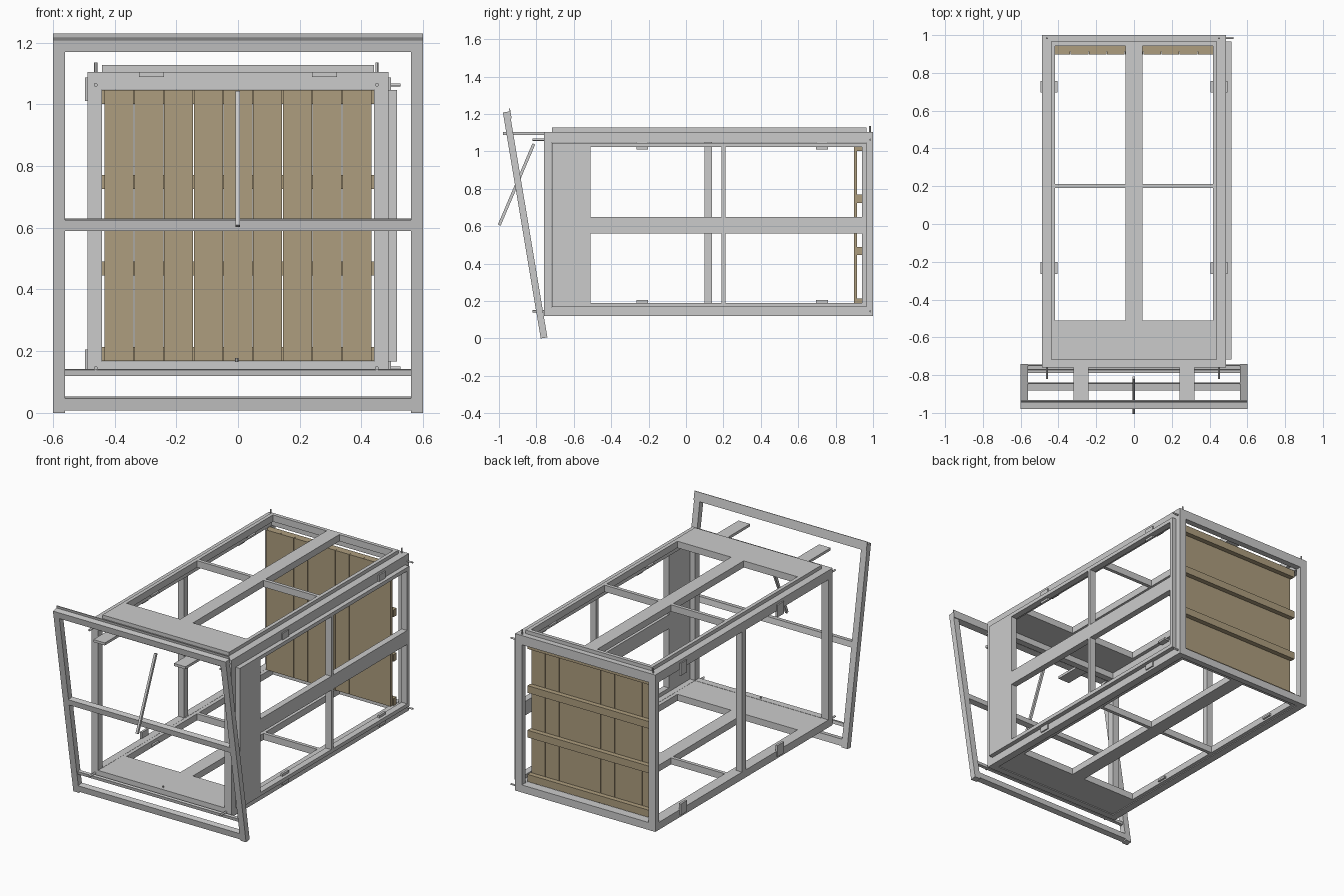
import bpy, bmesh, math
from mathutils import Matrix, Vector

if "Cube" in bpy.data.objects:
    bpy.data.objects.remove(bpy.data.objects["Cube"])

wood = bpy.data.materials.new("wood")
wood.diffuse_color = (0.42, 0.34, 0.21, 1)
wood.use_nodes = True
wood.node_tree.nodes["Principled BSDF"].inputs["Base Color"].default_value = wood.diffuse_color


def boxes(name, items, mat=None, xf=Matrix.Identity(4)):
    """One object from boxes given as (x0, x1, y0, y1, z0, z1)."""
    bm = bmesh.new()
    for x0, x1, y0, y1, z0, z1 in items:
        m = Matrix.Translation(((x0 + x1) / 2, (y0 + y1) / 2, (z0 + z1) / 2)) \
            @ Matrix.Diagonal((x1 - x0, y1 - y0, z1 - z0, 1))
        bmesh.ops.create_cube(bm, size=1, matrix=xf @ m)
    me = bpy.data.meshes.new(name)
    bm.to_mesh(me)
    bm.free()
    ob = bpy.data.objects.new(name, me)
    bpy.context.collection.objects.link(ob)
    if mat:
        me.materials.append(mat)
    return ob


def rod(name, a, b, r, sides=12):
    a, b = Vector(a), Vector(b)
    bpy.ops.mesh.primitive_cylinder_add(vertices=sides, radius=r, depth=(b - a).length,
                                        location=(a + b) / 2)
    ob = bpy.context.object
    ob.name = name
    ob.rotation_euler = (b - a).to_track_quat('Z', 'Y').to_euler()
    bpy.ops.object.shade_smooth_by_angle()
    return ob


# Main cage of square tubes
X, Y0, Y1, Z0, Z1, T = 0.487, -0.76, 1.0, 0.12, 1.105, 0.047
rails = []
for s in (-1, 1):
    xa, xb = sorted((s * X, s * (X - T)))
    for za, zb in ((Z0, Z0 + T), (Z1 - 0.058, Z1)):
        rails.append((xa, xb, Y0, Y1, za, zb))
    for ya, yb in ((Y0, Y0 + 0.042), (Y1 - 0.037, Y1)):
        rails.append((xa, xb, ya, yb, Z0 + T, Z1 - 0.058))
for ya, yb in ((Y0, Y0 + 0.042), (Y1 - 0.037, Y1)):
    for za, zb in ((Z0, Z0 + T), (Z1 - 0.058, Z1)):
        rails.append((T - X, X - T, ya, yb, za, zb))
boxes("cage_frame", rails)
boxes("left_post", [(-X, -X + 0.042, 0.10, 0.14, Z0 + T, Z1 - 0.058)])


# Panel frames: border, front plate, middle beam and cross bar, in (u, y) with depth w
def panel(u0, u1, w0, w1):
    m = (u0 + u1) / 2
    b = 0.023
    return [(u0, u0 + b, -0.51, 0.965, w0, w1), (u1 - b, u1, -0.51, 0.965, w0, w1),
            (u0 + b, u1 - b, 0.942, 0.965, w0, w1), (u0, u1, -0.717, -0.51, w0, w1),
            (m - 0.044, m + 0.044, -0.51, 0.942, w0, w1),
            (u0 + b, m - 0.044, 0.19, 0.212, w0, w1),
            (m + 0.044, u1 - b, 0.19, 0.212, w0, w1)]


boxes("top_panel", panel(-0.44, 0.44, 1.085, 1.127))
boxes("bottom_panel", panel(-0.44, 0.44, 0.125, 0.166))
boxes("right_panel", [(w0, w1, y0, y1, u0, u1) for u0, u1, y0, y1, w0, w1
                      in panel(0.167, 1.046, 0.475, 0.515)])

# Corner brackets on the four long edges
clips = []
for y in (-0.235, 0.725):
    ya, yb = y - 0.03, y + 0.033
    for s in (-1, 1):
        for zc, zt in ((1.01, 1.085), (0.135, 0.205)):
            xa, xb = sorted((s * 0.481, s * 0.495))
            clips.append((xa, xb, ya, yb, zc, zt))
            za = 1.075 if zc > 0.5 else 0.135
            xa, xb = sorted((s * 0.405, s * 0.495))
            clips.append((xa, xb, ya, yb, za, za + 0.012))
boxes("corner_brackets", clips)

# Wooden back wall: slats inside, battens outside
p = 0.866 / 9
boxes("back_slats", [(-0.433 + i * p + 0.001, -0.433 + (i + 1) * p - 0.001,
                      0.897, 0.914, 0.168, 1.046) for i in range(9)], wood)
boxes("back_battens", [(-0.44, 0.44, 0.914, 0.945, z, z + 0.045)
                       for z in (0.168, 0.445, 0.725, 1.001)], wood)

# Leaning front frame, turned about its foot
lean = Matrix.Translation((0, -0.759, 0.003)) @ Matrix.Rotation(math.radians(9.5), 4, 'X')
h = 0.018
boxes("front_frame", [(-0.6, -0.56, -h, h, 0, 1.225), (0.56, 0.6, -h, h, 0, 1.225),
                      (-0.56, 0.56, -h, h, 0.008, 0.048),
                      (-0.56, 0.56, -h, h, 0.597, 0.633),
                      (-0.56, 0.56, -h, h, 1.185, 1.225),
                      (-0.6, 0.6, h, h + 0.005, 1.185, 1.24),
                      (-0.56, 0.56, -0.008, 0.01, 0.12, 0.14)], xf=lean)

# Two support planks and the diagonal handle
boxes("support_planks", [(x - 0.04, x + 0.04, -0.978, -0.715, 1.088, 1.104)
                         for x in (-0.28, 0.28)])
a = math.atan2(0.185, 0.435)
boxes("handle_bar", [(-0.008, 0.006, -0.008, 0.008, -0.236, 0.236)],
      xf=Matrix.Translation((0, -0.906, 0.823)) @ Matrix.Rotation(-a, 4, 'X'))

# Locating pins
for x in (-0.461, 0.45):
    rod("top_pin", (x, 0.983, 1.09), (x, 0.983, 1.135), 0.005)
    for z in (0.145, 1.063):
        rod("front_pin", (x, -0.74, z), (x, -0.82, z), 0.006)
for z in (0.145, 1.063):
    rod("side_pin", (0.47, 0.985, z), (0.526, 0.985, z), 0.005)
rod("floor_pin", (-0.004, -0.735, 0.15), (-0.004, -0.735, 0.178), 0.005)
